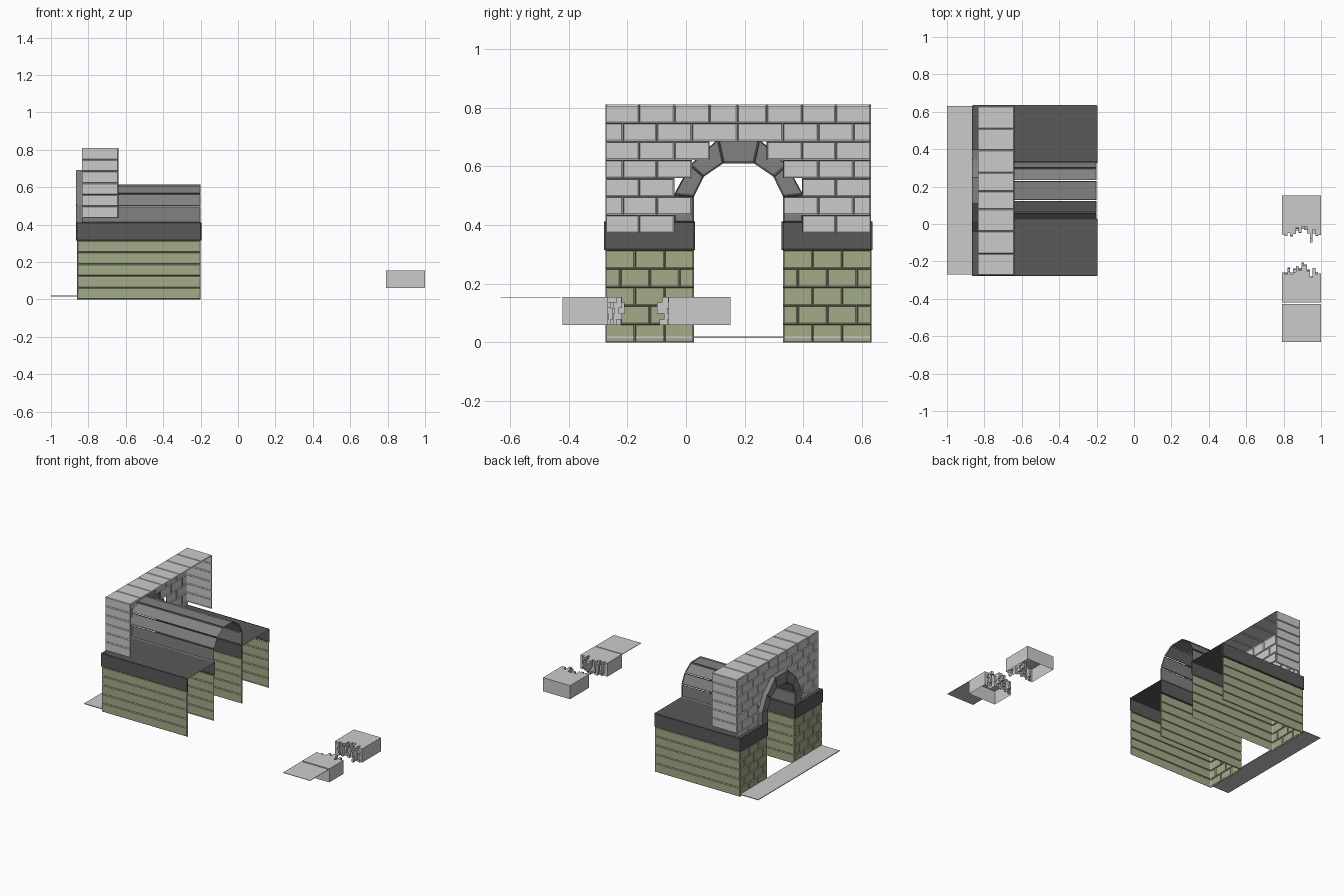
import bpy, bmesh, random
from mathutils import Vector as V

if "Cube" in bpy.data.objects:
    bpy.data.objects.remove(bpy.data.objects["Cube"])

random.seed(4)


def material(name, c):
    m = bpy.data.materials.new(name)
    m.diffuse_color = (*c, 1)
    m.use_nodes = True
    m.node_tree.nodes["Principled BSDF"].inputs["Base Color"].default_value = m.diffuse_color
    return m


OLIVE = material("olive_stone", (0.37, 0.41, 0.25))
SLATE = material("dark_slate", (0.10, 0.10, 0.10))
MID = material("arch_grey", (0.22, 0.22, 0.22))


def finish(name, bm, mat=None):
    me = bpy.data.meshes.new(name)
    bm.to_mesh(me)
    bm.free()
    ob = bpy.data.objects.new(name, me)
    bpy.context.collection.objects.link(ob)
    if mat:
        me.materials.append(mat)


def face(bm, pts, n):
    """Polygon facing the direction n."""
    f = bm.faces.new([bm.verts.new(p) for p in pts])
    f.normal_update()
    if f.normal.dot(V(n)) < 0:
        f.normal_flip()


def stone(bm, pts, n, gap=0.004, depth=0.006):
    """Four-sided stone face with sloping edges down to the joint."""
    pts, n = [V(p) for p in pts], V(n).normalized()
    inner = []
    for i, p in enumerate(pts):
        inner.append(p + ((pts[(i + 1) % 4] - p).normalized()
                          + (pts[i - 1] - p).normalized()) * gap)
    outer = [p - n * depth for p in pts]
    c = sum(pts, V()) / 4
    face(bm, inner, n)
    for i in range(4):
        j = (i + 1) % 4
        q = [outer[i], outer[j], inner[j], inner[i]]
        face(bm, q, (outer[i] + outer[j]) / 2 - c + n * 0.02)


def front_row(bm, x, z0, z1, ys):
    for a, b in zip(ys, ys[1:]):
        stone(bm, [(x, a, z0), (x, b, z0), (x, b, z1), (x, a, z1)], (-1, 0, 0))


def side_course(bm, y, s, x0, x1, z0, z1):
    stone(bm, [(x0, y, z0), (x1, y, z0), (x1, y, z1), (x0, y, z1)], (0, s, 0))


XF, XB = -0.86, -0.2
PIERS = {"left": (-0.275, 0.028), "right": (0.33, 0.632)}

# Piers: brick front, long side courses, open back
for side, (a, b) in PIERS.items():
    bm = bmesh.new()
    h = 0.315 / 5
    w = (b - a) / 3
    for r in range(5):
        z0, z1 = r * h, (r + 1) * h
        ys = [a, a + w, a + 2 * w, b] if r % 2 == 0 else \
            [a, a + w / 2, a + 1.5 * w, a + 2.5 * w, b]
        front_row(bm, XF, z0, z1, ys)
        side_course(bm, a, -1, XF, XB, z0, z1)
        side_course(bm, b, 1, XF, XB, z0, z1)
    finish(side + "_pier", bm, OLIVE)

    # Dark cap band with a flat top
    bm = bmesh.new()
    a, b, x0, x1 = a - 0.004, b + 0.003, -0.865, -0.196
    z0, z1 = 0.315, 0.412
    front_row(bm, x0, z0, z1, [a, b])
    side_course(bm, a, -1, x0, x1, z0, z1)
    side_course(bm, b, 1, x0, x1, z0, z1)
    face(bm, [(x0 + .004, a + .004, z1 - .004), (x1, a + .004, z1 - .004),
              (x1, b - .004, z1 - .004), (x0 + .004, b - .004, z1 - .004)], (0, 0, 1))
    finish(side + "_cap_band", bm, SLATE)

# Upper wall: running bond with a stepped arch opening
bm = bmesh.new()
A, B, XW, XE = -0.275, 0.63, -0.835, -0.64
even = [A, -0.16, -0.04, 0.08, 0.175, 0.275, 0.395, 0.51, B]
odd = [A, -0.215, -0.10, 0.02, 0.175, 0.33, 0.45, 0.57, B]
openings = [(-0.04, 0.395), (0.02, 0.33), (-0.04, 0.395), (0.02, 0.33), (0.08, 0.275)]
h = (0.81 - 0.372) / 7
for r in range(7):
    z0, z1 = 0.372 + r * h, 0.372 + (r + 1) * h
    ys = even if r % 2 == 0 else odd
    if r < 5:
        lo, hi = openings[r]
        front_row(bm, XW, z0, z1, [y for y in ys if y <= lo])
        front_row(bm, XW, z0, z1, [y for y in ys if y >= hi])
    else:
        front_row(bm, XW, z0, z1, ys)
    if r:
        for y, s in ((A, -1), (B, 1)):
            side_course(bm, y, s, XW, XE, max(z0, 0.41), z1)
for a, b in zip(even, even[1:]):
    stone(bm, [(XW, a, 0.81), (XE, a, 0.81), (XE, b, 0.81), (XW, b, 0.81)], (0, 0, 1))
finish("upper_wall", bm)

# Arch ring and tunnel vault share one half profile, mirrored about the middle
MIDY = 0.179
half_in = [(0.151, 0.41), (0.151, 0.498), (0.118, 0.565), (0.052, 0.61)]
half_out = [(0.219, 0.41), (0.219, 0.505), (0.165, 0.605), (0.070, 0.693)]
inn = [(MIDY - d, z) for d, z in half_in] + [(MIDY + d, z) for d, z in half_in[::-1]]
out = [(MIDY - d, z) for d, z in half_out] + [(MIDY + d, z) for d, z in half_out[::-1]]
ring, vault = bmesh.new(), bmesh.new()
XR = -0.866
for i in range(7):
    (a, az), (b, bz) = inn[i:i + 2]
    (c, cz), (d, dz) = out[i:i + 2]
    stone(ring, [(XR, a, az), (XR, b, bz), (XR, d, dz), (XR, c, cz)], (-1, 0, 0))
    n = V((0, -(dz - cz), d - c))
    face(ring, [(XR + .004, c, cz), (XR + .004, d, dz), (XW, d, dz), (XW, c, cz)], n)
    n = V((0, bz - az, a - b))
    stone(vault, [(XR, a, az), (XB, a, az), (XB, b, bz), (XR, b, bz)], n)
finish("arch_ring", ring, MID)
finish("tunnel_vault", vault, MID)


# Flat plates: path in front of the gate and the loose slab
def plate(name, x0, x1, y0, y1, z0, z1):
    bm = bmesh.new()
    bmesh.ops.create_cube(bm, size=1)
    for v in bm.verts:
        v.co = ((x0 + x1) / 2 + v.co.x * (x1 - x0), (y0 + y1) / 2 + v.co.y * (y1 - y0),
                (z0 + z1) / 2 + v.co.z * (z1 - z0))
    finish(name, bm)


plate("front_path", -1, -0.858, -0.27, 0.63, 0.015, 0.02)
plate("loose_slab", 0.79, 1, -0.632, -0.428, 0.151, 0.154)

# Broken block: two open-bottomed halves with matching stepped fractures
BX0, BX1, BZ0, BZ1 = 0.79, 1.0, 0.06, 0.155
edge = [-.055, -.05, -.04, -.055, -.045, -.03, -.035, -.015, -.025, -.04,
        -.085, -.045, -.055, -.06]
NX, NZ = len(edge), 5
dx, dz = (BX1 - BX0) / NX, (BZ1 - BZ0) / NZ
steps = [[e + (random.uniform(-.015, .015) if 0 < i < NX - 1 else 0) for _ in range(NZ)]
         for i, e in enumerate(edge)]


def half_block(name, back, shift, s):
    """s is the y direction the broken face looks."""
    bm = bmesh.new()
    for i in range(NX):
        x0, x1 = BX0 + i * dx, BX0 + (i + 1) * dx
        for j in range(NZ):
            z0, z1 = BZ0 + j * dz, BZ0 + (j + 1) * dz
            y = steps[i][j] + shift
            face(bm, [(x0, y, z0), (x1, y, z0), (x1, y, z1), (x0, y, z1)], (0, s, 0))
            if i + 1 < NX:
                k = steps[i + 1][j] + shift
                face(bm, [(x1, y, z0), (x1, k, z0), (x1, k, z1), (x1, y, z1)],
                     ((y - k) * s, 0, 0))
            if j + 1 < NZ:
                k = steps[i][j + 1] + shift
                face(bm, [(x0, y, z1), (x1, y, z1), (x1, k, z1), (x0, k, z1)],
                     (0, 0, (y - k) * s))
        y = steps[i][-1] + shift
        face(bm, [(x0, y, BZ1), (x1, y, BZ1), (x1, back, BZ1), (x0, back, BZ1)], (0, 0, 1))
    for x, i, n in ((BX0, 0, -1), (BX1, -1, 1)):
        y = edge[i] + shift
        face(bm, [(x, back, BZ0), (x, y, BZ0), (x, y, BZ1), (x, back, BZ1)], (n, 0, 0))
    face(bm, [(BX0, back, BZ0), (BX1, back, BZ0), (BX1, back, BZ1), (BX0, back, BZ1)],
         (0, -s, 0))
    bmesh.ops.remove_doubles(bm, verts=bm.verts, dist=1e-5)
    finish(name, bm)


half_block("broken_block_rear", 0.152, 0, -1)
half_block("broken_block_front", -0.42, -0.205, 1)
